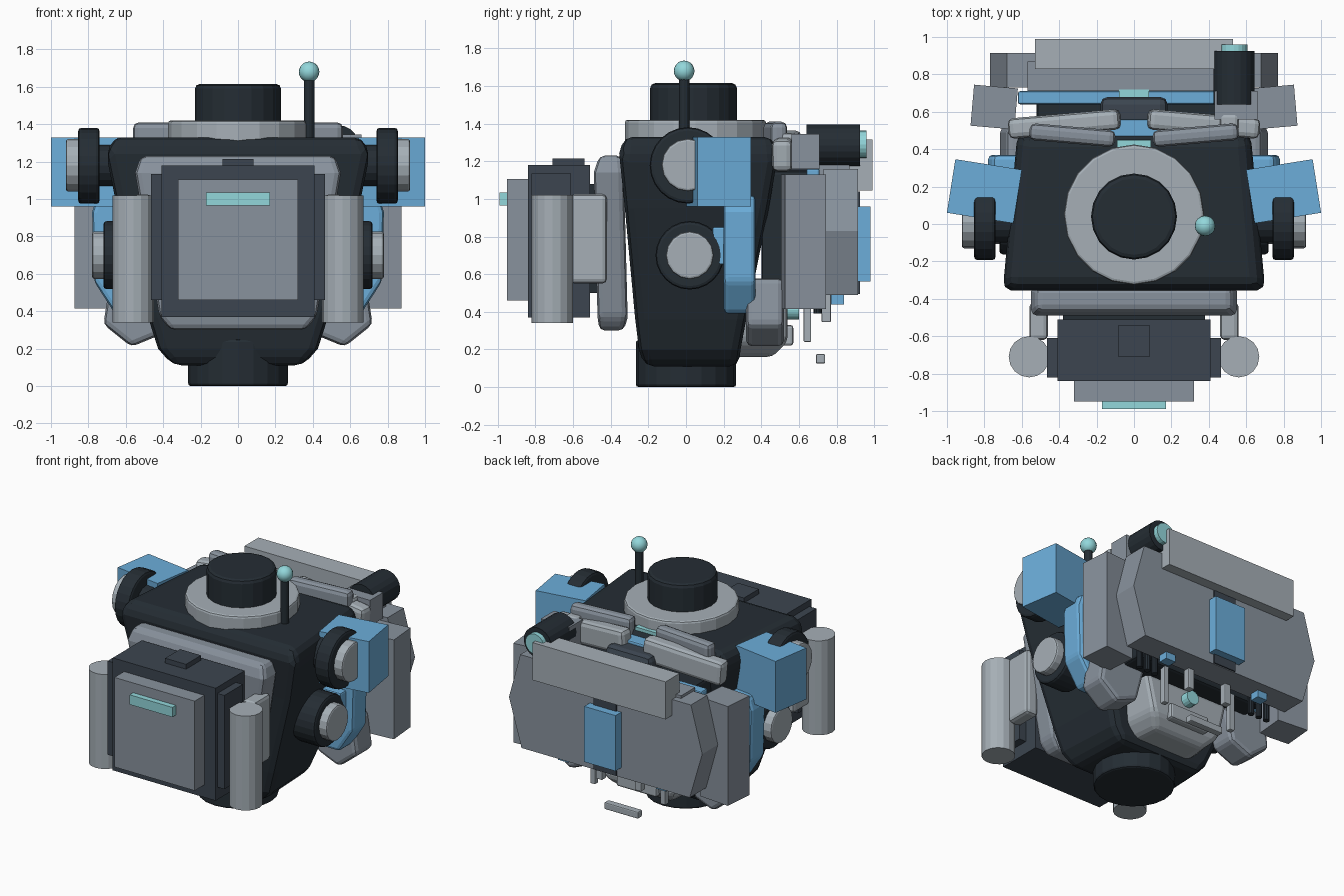
import bpy, bmesh, math
from mathutils import Matrix

if "Cube" in bpy.data.objects:
    bpy.data.objects.remove(bpy.data.objects["Cube"])

def mat(name, c):
    m = bpy.data.materials.new(name)
    m.diffuse_color = (*c, 1)
    m.use_nodes = True
    m.node_tree.nodes["Principled BSDF"].inputs["Base Color"].default_value = m.diffuse_color
    return m

DARK = mat("dark", (0.018, 0.026, 0.034))
SLATE = mat("slate", (0.045, 0.06, 0.08))
GREY = mat("grey", (0.25, 0.29, 0.34))
LIGHT = mat("light_grey", (0.38, 0.43, 0.47))
BLUE = mat("blue", (0.15, 0.42, 0.70))
CYAN = mat("cyan", (0.29, 0.68, 0.71))

def finish(name, bm, m, bevel=0, segs=2):
    bmesh.ops.recalc_face_normals(bm, faces=bm.faces)
    me = bpy.data.meshes.new(name)
    bm.to_mesh(me)
    bm.free()
    ob = bpy.data.objects.new(name, me)
    bpy.context.collection.objects.link(ob)
    me.materials.append(m)
    if bevel:
        b = ob.modifiers.new("bevel", 'BEVEL')
        b.width, b.segments, b.limit_method = bevel, segs, 'ANGLE'
        b.angle_limit = math.radians(30)
    return ob

def box(name, x, y, z, m, bevel=0, rz=0, ry=0):
    """Box from x, y and z ranges, turned about its own centre (degrees)."""
    bm = bmesh.new()
    mid = [(a + b) / 2 for a, b in (x, y, z)]
    size = [abs(b - a) for a, b in (x, y, z)]
    rot = Matrix.Rotation(math.radians(rz), 4, 'Z') @ Matrix.Rotation(math.radians(ry), 4, 'Y')
    bmesh.ops.create_cube(bm, size=1, matrix=Matrix.Translation(mid) @ rot @ Matrix.Diagonal((*size, 1)))
    return finish(name, bm, m, bevel)

def cyl(name, axis, a, b, u, v, r, m, n=16, bevel=0):
    """Cylinder along an axis from a to b; u, v are the other two coordinates in order."""
    bm = bmesh.new()
    c = (a + b) / 2
    loc, rot = {'X': ((c, u, v), Matrix.Rotation(math.pi / 2, 4, 'Y')),
                'Y': ((u, c, v), Matrix.Rotation(math.pi / 2, 4, 'X')),
                'Z': ((u, v, c), Matrix.Identity(4))}[axis]
    bmesh.ops.create_cone(bm, cap_ends=True, segments=n, radius1=r, radius2=r,
                          depth=abs(b - a), matrix=Matrix.Translation(loc) @ rot)
    return finish(name, bm, m, bevel)

def loft(name, rings, m, bevel=0):
    """Stack of rectangular sections: z, front half width, back half width, y front, y back."""
    bm = bmesh.new()
    rows = [[bm.verts.new(p) for p in ((-f, y0, z), (f, y0, z), (k, y1, z), (-k, y1, z))]
            for z, f, k, y0, y1 in rings]
    bm.faces.new(rows[0])
    bm.faces.new(rows[-1])
    for r, q in zip(rows, rows[1:]):
        for i in range(4):
            bm.faces.new((r[i], r[(i + 1) % 4], q[(i + 1) % 4], q[i]))
    return finish(name, bm, m, bevel)

def prism(name, pts, y0, y1, m, bevel=0, s=1):
    """x-z outline pulled along y."""
    bm = bmesh.new()
    f = bm.faces.new([bm.verts.new((s * x, y0, z)) for x, z in pts])
    g = bmesh.ops.extrude_face_region(bm, geom=[f])
    bmesh.ops.translate(bm, vec=(0, y1 - y0, 0), verts=[v for v in g['geom'] if isinstance(v, bmesh.types.BMVert)])
    return finish(name, bm, m, bevel)

# Torso, waist and neck
loft("torso", [(0.11, 0.35, 0.33, -0.22, 0.28), (0.2, 0.43, 0.40, -0.25, 0.29),
               (0.36, 0.48, 0.46, -0.27, 0.32), (0.95, 0.65, 0.58, -0.325, 0.44),
               (1.24, 0.71, 0.63, -0.355, 0.49), (1.33, 0.67, 0.60, -0.33, 0.46)], DARK, 0.05)
cyl("waist", 'Z', 0, 0.25, 0, 0, 0.267, DARK, 20, 0.015)
cyl("collar", 'Z', 1.30, 1.42, 0, 0.05, 0.375, LIGHT, 20, 0.015)
cyl("neck", 'Z', 1.38, 1.615, 0, 0.04, 0.23, DARK, 20, 0.025)

# Antenna
cyl("antenna_rod", 'Z', 1.3, 1.65, 0.38, -0.01, 0.028, DARK, 12)
bm = bmesh.new()
bmesh.ops.create_uvsphere(bm, u_segments=16, v_segments=10, radius=0.055, matrix=Matrix.Translation((0.38, -0.01, 1.68)))
for f in bm.faces:
    f.smooth = True
finish("antenna_ball", bm, CYAN)

# Backpack on the -y side
loft("backpack_plate", [(0.30, 0.36, 0.36, -0.46, -0.33), (0.37, 0.42, 0.42, -0.47, -0.31),
                        (1.14, 0.55, 0.55, -0.49, -0.33), (1.23, 0.52, 0.52, -0.46, -0.34)], GREY, 0.03)
box("backpack_mount", (-0.38, 0.38), (-0.54, -0.44), (0.5, 1.08), DARK)
box("backpack_core", (-0.41, 0.41), (-0.84, -0.51), (0.37, 1.18), SLATE)
box("backpack_sides", (-0.465, 0.465), (-0.82, -0.61), (0.46, 1.135), SLATE)
box("backpack_panel", (-0.32, 0.32), (-0.95, -0.82), (0.46, 1.105), GREY)
box("backpack_light", (-0.17, 0.17), (-0.99, -0.94), (0.965, 1.035), CYAN)
box("backpack_handle", (-0.083, 0.083), (-0.71, -0.54), (1.17, 1.215), SLATE)

# Chest assembly on the +y side
loft("abdomen_plate", [(0.16, 0.22, 0.20, 0.25, 0.46), (0.24, 0.31, 0.28, 0.25, 0.54),
                       (0.50, 0.36, 0.34, 0.28, 0.54)], LIGHT, 0.03)
cyl("abdomen_light", 'Y', 0.50, 0.60, 0, 0.41, 0.05, CYAN, 16)
box("abdomen_bridge", (-0.16, 0.16), (0.5, 0.57), (0.22, 0.33), LIGHT, 0.015)
box("chest_core", (-0.52, 0.52), (0.4, 0.67), (0.5, 1.15), DARK, 0.02)
box("chest_panel", (-0.62, 0.62), (0.64, 0.71), (0.56, 1.16), BLUE, 0.01)
box("throat_block", (-0.18, 0.18), (0.5, 0.68), (1.12, 1.27), SLATE, 0.04)
box("throat_blue", (-0.2, 0.2), (0.44, 0.56), (1.18, 1.29), BLUE, 0.01)
box("throat_light_rear", (-0.09, 0.09), (0.4, 0.45), (1.28, 1.34), CYAN)
box("throat_light_front", (-0.08, 0.08), (0.67, 0.72), (1.12, 1.18), CYAN)
prism("shield_plate", [(-0.67, 0.49), (0.67, 0.49), (0.77, 0.83), (0.68, 1.16), (-0.68, 1.16), (-0.77, 0.83)],
      0.73, 0.915, GREY)
box("shield_top_rail", (-0.57, 0.57), (0.71, 0.87), (1.13, 1.18), GREY)
box("shield_top_bar", (-0.53, 0.53), (0.83, 0.99), (1.045, 1.315), LIGHT)
box("shield_strip", (-0.09, 0.09), (0.90, 0.925), (0.495, 1.04), SLATE)
box("shield_badge_block", (-0.125, 0.125), (0.91, 0.98), (0.56, 0.96), BLUE)
box("hanging_bar", (-0.135, 0.135), (0.69, 0.74), (0.125, 0.175), LIGHT, 0.008)

# Camera on the +x shoulder
cyl("camera_body", 'Y', 0.64, 0.925, 0.535, 1.285, 0.11, DARK, 20)
cyl("camera_lens", 'Y', 0.91, 0.96, 0.535, 1.29, 0.073, CYAN, 20)
box("camera_mount", (0.43, 0.66), (0.56, 0.71), (1.16, 1.345), GREY)
box("camera_bracket", (0.46, 0.56), (0.5, 0.59), (1.2, 1.35), LIGHT, 0.02)

# Mirrored parts
for s, side in ((1, "right"), (-1, "left")):
    def X(a, b):
        return (s * a, s * b)
    # Joints
    cyl("shoulder_axle_" + side, 'X', *X(0.6, 0.76), 0.01, 1.18, 0.11, DARK)
    cyl("shoulder_ring_" + side, 'X', *X(0.74, 0.855), 0.01, 1.178, 0.203, DARK, 24, 0.018)
    cyl("shoulder_cap_" + side, 'X', *X(0.84, 0.92), 0.01, 1.18, 0.14, LIGHT, 16, 0.012)
    cyl("side_ring_" + side, 'X', *X(0.53, 0.72), 0.02, 0.70, 0.182, DARK, 24, 0.018)
    cyl("side_cap_" + side, 'X', *X(0.70, 0.78), 0.02, 0.70, 0.127, LIGHT, 16, 0.012)
    # Blue armour
    box("shoulder_block_" + side, X(0.62, 0.98), (0.03, 0.32), (0.96, 1.33), BLUE, rz=s * 9)
    prism("side_armour_" + side, [(0.45, 1.02), (0.75, 1.02), (0.78, 0.93), (0.77, 0.56), (0.66, 0.39), (0.45, 0.39)],
          0.2, 0.37, BLUE, 0.025, s)
    box("side_armour_tab_" + side, X(0.55, 0.72), (0.14, 0.26), (0.65, 0.85), BLUE, 0.01)
    # Backpack tanks
    cyl("tank_" + side, 'Z', 0.34, 1.02, s * 0.56, -0.71, 0.11, LIGHT, 16)
    box("tank_bracket_" + side, X(0.46, 0.56), (-0.62, -0.42), (0.55, 1.025), LIGHT, 0.025)
    # Chest side blocks and lower ribs
    box("chest_side_block_" + side, X(0.63, 0.865), (0.515, 0.735), (0.415, 1.13), GREY, rz=s * 5)
    prism("lower_rib_" + side, [(0.33, 0.55), (0.68, 0.58), (0.72, 0.33), (0.57, 0.21), (0.40, 0.28)],
          0.32, 0.52, GREY, 0.03, s)
    # Collar plates, two layers
    box("collar_plate_upper_" + side, X(0.1, 0.56), (0.43, 0.52), (1.23, 1.41), GREY, 0.03, rz=s * 5)
    box("collar_plate_lower_" + side, X(0.07, 0.67), (0.48, 0.59), (1.17, 1.34), LIGHT, 0.03, rz=-s * 5, ry=s * 5)
    # Grips, fingers and rods under the shield
    box("grip_block_" + side, X(0.35, 0.43), (0.77, 0.84), (0.44, 0.5), BLUE)
    for i in range(3):
        cyl("finger_%d_%s" % (i, side), 'Z', 0.39, 0.56, s * (0.41 + 0.065 * i), 0.7, 0.022, DARK, 10)
    box("hanging_rod_" + side, X(0.26, 0.3), (0.625, 0.665), (0.24, 0.6), LIGHT, 0.006)
    box("short_rod_" + side, X(0.13, 0.18), (0.72, 0.77), (0.345, 0.52), LIGHT, 0.006)
